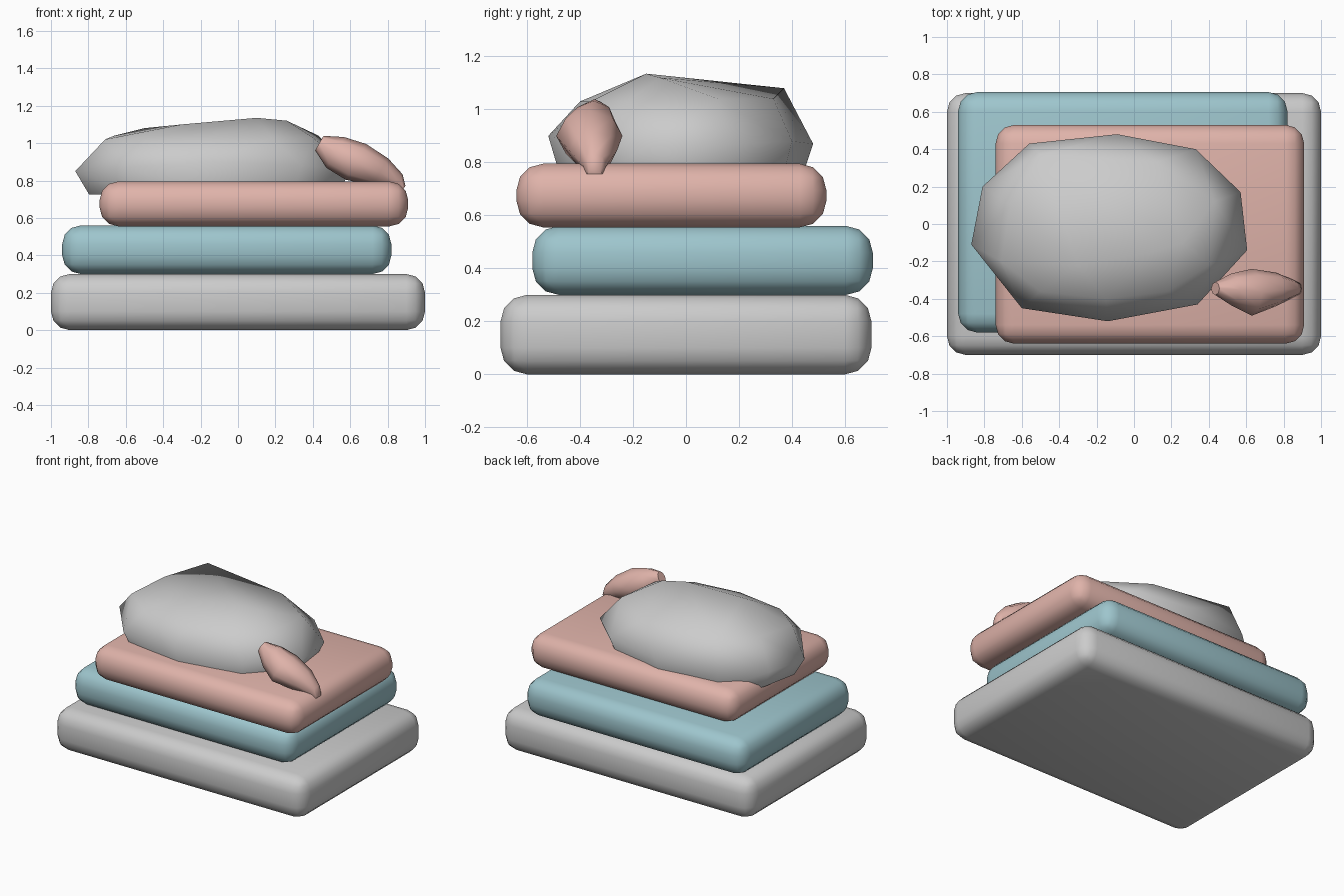
import bpy, bmesh, math
from mathutils import Vector

if "Cube" in bpy.data.objects:
    bpy.data.objects.remove(bpy.data.objects["Cube"])


def material(name, rgb):
    m = bpy.data.materials.new(name)
    m.diffuse_color = (*rgb, 1)
    m.use_nodes = True
    m.node_tree.nodes["Principled BSDF"].inputs["Base Color"].default_value = m.diffuse_color
    return m


PINK = material("soft_pink", (0.74, 0.45, 0.40))
BLUE = material("soft_blue", (0.34, 0.56, 0.61))


def make(name, bm, mat=None, angle=60):
    bmesh.ops.recalc_face_normals(bm, faces=bm.faces[:])
    mesh = bpy.data.meshes.new(name)
    bm.to_mesh(mesh)
    bm.free()
    obj = bpy.data.objects.new(name, mesh)
    bpy.context.collection.objects.link(obj)
    if mat:
        mesh.materials.append(mat)
    bpy.ops.object.select_all(action='DESELECT')
    obj.select_set(True)
    bpy.context.view_layer.objects.active = obj
    bpy.ops.object.shade_smooth_by_angle(angle=math.radians(angle))
    return obj


def slab(name, x, y, z, mat=None):
    """Rounded cushion from its x, y and z ranges."""
    bm = bmesh.new()
    bmesh.ops.create_cube(bm, size=1)
    for v in bm.verts:
        v.co = [(a + b) / 2 + c * (b - a) for c, (a, b) in zip(v.co, (x, y, z))]
    bmesh.ops.bevel(bm, geom=bm.edges[:], offset=0.1, segments=3,
                    profile=0.5, affect='EDGES')
    return make(name, bm, mat)


# stacked cushions
slab("bottom_cushion", (-1, 1), (-0.70, 0.70), (0, 0.30))
slab("middle_cushion", (-0.94, 0.82), (-0.58, 0.705), (0.30, 0.56), BLUE)
slab("upper_cushion", (-0.74, 0.91), (-0.64, 0.53), (0.555, 0.795), PINK)

# lumpy body: widest outline, shrunken underside and uneven crown, wrapped in a hull
outline = [(-0.56, 0.43, 0.87), (-0.09, 0.48, 0.87), (0.33, 0.40, 0.88),
           (0.57, 0.17, 0.87), (0.605, -0.14, 0.86), (0.34, -0.43, 0.88),
           (-0.14, -0.52, 0.90), (-0.60, -0.45, 0.87), (-0.87, -0.11, 0.85),
           (-0.81, 0.20, 0.86)]
crown = [(-0.50, 0.37, 1.08), (-0.71, -0.20, 1.02), (-0.66, 0.10, 1.04),
         (-0.30, -0.22, 1.10), (0.10, -0.15, 1.135), (0.26, -0.10, 1.12),
         (0.43, 0.12, 1.04), (0.40, -0.22, 1.03), (0.12, 0.33, 1.04),
         (-0.15, -0.40, 1.03), (0.18, -0.36, 1.03), (-0.50, -0.36, 1.02)]
under = [(-0.13 + (x + 0.13) * 0.9, y * 0.9, 0.725) for x, y, z in outline]
bm = bmesh.new()
for p in outline + crown + under:
    bm.verts.new(p)
res = bmesh.ops.convex_hull(bm, input=bm.verts[:])
bmesh.ops.delete(bm, geom=[v for v in bm.verts if not v.link_faces], context='VERTS')
make("body", bm)

# flattened leaf-like flap: rings along a sloping path (centre, half width, half thickness)
path = [((0.435, -0.345, 1.00), 0.035, 0.045), ((0.52, -0.35, 0.95), 0.085, 0.095),
        ((0.63, -0.365, 0.90), 0.125, 0.11), ((0.76, -0.35, 0.845), 0.09, 0.085),
        ((0.855, -0.345, 0.79), 0.045, 0.05), ((0.885, -0.345, 0.755), 0.03, 0.02)]
normal = Vector((0.5, 0, 0.866))
bm = bmesh.new()
rings = []
for c, w, t in path:
    angles = [2 * math.pi * i / 8 for i in range(8)]
    rings.append([bm.verts.new(Vector(c) + Vector((0, w * math.cos(a), 0))
                               + normal * t * math.sin(a)) for a in angles])
for a, b in zip(rings, rings[1:]):
    for i in range(8):
        j = (i + 1) % 8
        bm.faces.new((a[i], a[j], b[j], b[i]))
bm.faces.new(rings[0])
bm.faces.new(rings[-1])
make("flap", bm, PINK)
